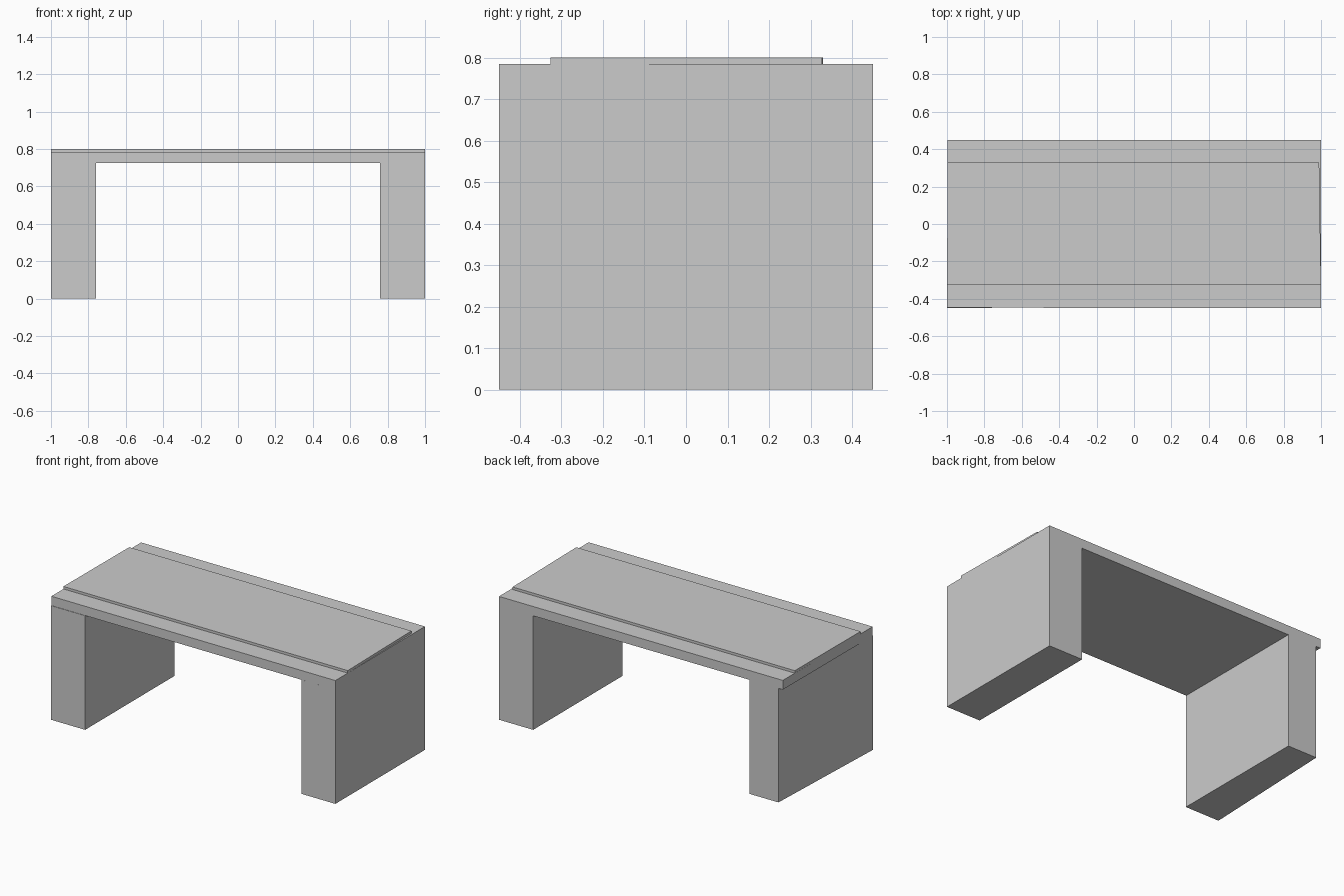
import bpy, bmesh

if "Cube" in bpy.data.objects:
    bpy.data.objects.remove(bpy.data.objects["Cube"])


def prism(name, outline, z0, z1):
    """Extrude a plan outline (x, y) from z0 up to z1."""
    bm = bmesh.new()
    face = bm.faces.new([bm.verts.new((x, y, z0)) for x, y in outline])
    ext = bmesh.ops.extrude_face_region(bm, geom=[face])
    top = [v for v in ext["geom"] if isinstance(v, bmesh.types.BMVert)]
    bmesh.ops.translate(bm, verts=top, vec=(0, 0, z1 - z0))
    bmesh.ops.recalc_face_normals(bm, faces=bm.faces)
    mesh = bpy.data.meshes.new(name)
    bm.to_mesh(mesh)
    bm.free()
    obj = bpy.data.objects.new(name, mesh)
    bpy.context.collection.objects.link(obj)
    return obj


W, D = 1.0, 0.45            # half width and half depth
LEG_IN = 0.76               # inner face of the legs
Z_UNDER, Z_SLAB, Z_TOP = 0.725, 0.784, 0.80

# Panel legs; the left one narrows towards the back, leaving an overhang
prism("right_leg", [(LEG_IN, -D), (W, -D), (W, D), (LEG_IN, D)], 0, Z_UNDER)
prism("left_leg", [(-W, -D), (-LEG_IN, -D), (-LEG_IN, D), (-0.965, D)], 0, Z_UNDER)

# Table slab spanning both legs
prism("table_slab", [(-W, -0.447), (W, -D), (W, D), (-0.996, D)], Z_UNDER, Z_SLAB)

# Thin raised panel along the middle of the top, slightly short at the back right
prism("raised_panel", [(-W, -0.326), (W, -0.326), (0.99, 0.328), (-0.996, 0.33)],
      Z_SLAB, Z_TOP)
